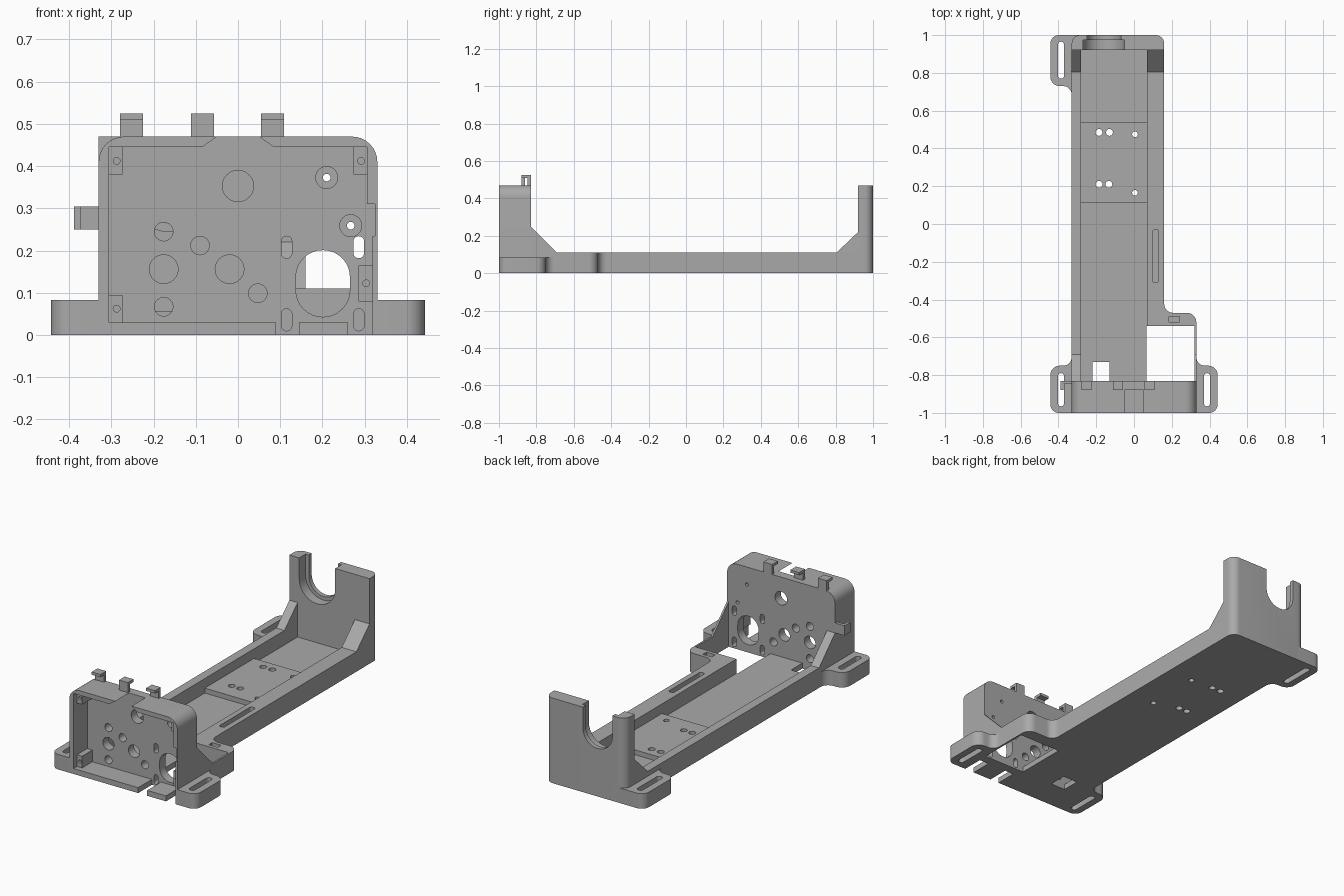
import bpy, bmesh, math
from mathutils import Vector

if "Cube" in bpy.data.objects:
    bpy.data.objects.remove(bpy.data.objects["Cube"], do_unlink=True)

grey = bpy.data.materials.new("plain_grey")
grey.use_nodes = True
colour = (0.4, 0.4, 0.4, 1)
grey.diffuse_color = colour
grey.node_tree.nodes["Principled BSDF"].inputs["Base Color"].default_value = colour


def outline(corners, steps=8):
    """Closed outline; a corner (u, v, r) is filleted with radius r."""
    pts = []
    for i, c in enumerate(corners):
        p = Vector(c[:2])
        if len(c) < 3:
            pts.append(p)
            continue
        d1 = (Vector(corners[i - 1][:2]) - p).normalized()
        d2 = (Vector(corners[(i + 1) % len(corners)][:2]) - p).normalized()
        half = d1.angle(d2) / 2
        centre = p + (d1 + d2).normalized() * c[2] / math.sin(half)
        reach = c[2] / math.tan(half)
        v1, v2 = p + d1 * reach - centre, p + d2 * reach - centre
        a1 = math.atan2(v1.y, v1.x)
        turn = math.remainder(math.atan2(v2.y, v2.x) - a1, math.tau)
        for k in range(steps + 1):
            a = a1 + turn * k / steps
            pts.append(centre + c[2] * Vector((math.cos(a), math.sin(a))))
    return [p for i, p in enumerate(pts) if (p - pts[i - 1]).length > 1e-5]


def rect(u0, u1, v0, v1, r=0):
    pts = [(u0, v0), (u1, v0), (u1, v1), (u0, v1)]
    return outline([p + (r,) for p in pts] if r else pts)


def disc(u, v, r):
    return rect(u - r, u + r, v - r, v + r, r)


def prism(name, pts, axis, lo, hi):
    """Extrude an outline along an axis from lo to hi."""
    place = {"x": lambda p, w: (w, p[0], p[1]),
             "y": lambda p, w: (p[0], w, p[1]),
             "z": lambda p, w: (p[0], p[1], w)}[axis]
    bm = bmesh.new()
    low = [bm.verts.new(place(p, lo)) for p in pts]
    high = [bm.verts.new(place(p, hi)) for p in pts]
    bm.faces.new(low)
    bm.faces.new(high)
    for i in range(len(pts)):
        bm.faces.new((low[i - 1], low[i], high[i], high[i - 1]))
    bmesh.ops.recalc_face_normals(bm, faces=bm.faces)
    mesh = bpy.data.meshes.new(name)
    bm.to_mesh(mesh)
    bm.free()
    mesh.materials.append(grey)
    obj = bpy.data.objects.new(name, mesh)
    bpy.context.collection.objects.link(obj)
    return obj


def box(name, x0, x1, y0, y1, z0, z1):
    return prism(name, rect(x0, x1, y0, y1), "z", z0, z1)


def cut(obj, pts, axis, lo, hi):
    """Subtract an extruded outline from a part."""
    tool = prism("cutter", pts, axis, lo, hi)
    tool.hide_render = True
    mod = obj.modifiers.new("cut", "BOOLEAN")
    mod.operation, mod.solver, mod.object = "DIFFERENCE", "EXACT", tool
    deps = bpy.context.evaluated_depsgraph_get()
    mesh = bpy.data.meshes.new_from_object(obj.evaluated_get(deps))
    obj.modifiers.clear()
    obj.data = mesh
    bpy.data.objects.remove(tool, do_unlink=True)


# Long tray with a bump-out beside the opening
tray = prism("tray", outline([(-.33, -.83), (.33, -.83), (.33, -.47, .05), (.16, -.47, .045),
                              (.16, 1, .045), (-.33, 1, .045)]), "z", 0, .11)
cut(tray, rect(-.28, .07, -.9, .92), "z", .03, .2)
cut(tray, rect(.065, .32, -.9, -.54), "z", -.1, .2)
cut(tray, rect(-.22, -.13, -.9, -.73), "z", -.1, .2)
cut(tray, rect(.10, .13, -.31, -.03, .01), "z", .05, .2)
cut(tray, rect(.185, .24, -.52, -.49), "z", .05, .2)

# Raised pad with screw holes through the floor
pad = box("mounting_pad", -.28, .07, .11, .54, .03, .057)
for x, y, r in [(-.185, .485, .018), (-.13, .485, .018), (.005, .475, .015),
                (-.185, .21, .018), (-.133, .21, .018), (.005, .165, .015)]:
    for part in (tray, pad):
        cut(part, disc(x, y, r), "z", -.1, .2)

# Slotted ears: front pair and one at the back
for name, side, end, turn in [("front_right_ear", -1, -1, 1), ("front_left_ear", 1, -1, 1),
                              ("back_right_ear", -1, 1, -1)]:
    length = .25 if turn > 0 else .27
    shape = [(.325, 0), (.443, 0, .045), (.443, length, .05), (.33, length, .045),
             (.33, length + .06), (.325, length + .06)]
    if turn < 0:
        shape[0] = (.28, 0)
        shape.insert(0, (.28, .05))
        shape[-1] = (.325, .05)
        shape.insert(-1, (.33, length + .06))
        shape[-3:] = [(.33, length + .06), (.325, length + .06), (.325, .05)]
    ear = prism(name, outline([(side * c[0], end + turn * c[1], *c[2:]) for c in shape]), "z", 0, .083)
    ys = sorted((end + turn * .035, end + turn * (length - .04)))
    xs = sorted((side * .37, side * .403))
    cut(ear, rect(*xs, *ys, .016), "z", -.1, .2)

# Front housing, open to the front, with a thick perforated panel
housing = prism("front_housing", outline([(-.33, 0), (.33, 0), (.33, .47, .06), (-.33, .47, .06)]),
                "y", -1, -.83)
cut(housing, rect(-.305, .305, .03, .445), "y", -1.1, -.88)
for x1, z0, z1 in [(.318, .03, .24), (.325, .235, .31)]:
    cut(housing, rect(.29, x1, z0, z1), "y", -1.1, -.88)
for x0, x1 in [(.09, .145), (.26, .318)]:
    cut(housing, rect(x0, x1, -.1, .04), "y", -1.1, -.88)
cut(housing, [(-.085, .44), (.085, .44), (.085, .445), (.05, .47), (.05, .5),
              (-.05, .5), (-.05, .47), (-.085, .445)], "y", -1.1, -.88)

# Panel holes: round, counterbored, slotted and the large rounded opening
for x, z, r in [(0, .353, .037), (-.176, .245, .022), (-.09, .212, .022), (-.176, .156, .034),
                (-.02, .156, .034), (.047, .099, .022), (-.176, .067, .022),
                (.21, .373, .009), (.267, .259, .009)]:
    cut(housing, disc(x, z, r), "y", -.95, -.7)
for x, z in [(.21, .373), (.267, .259)]:
    cut(housing, disc(x, z, .026), "y", -.95, -.85)
for x in (.115, .286):
    for z in (.01, .182):
        cut(housing, rect(x - .0125, x + .0125, z, z + .052, .012), "y", -.95, -.7)
cut(housing, rect(.137, .265, .043, .201, .0635), "y", -.95, -.7)

# Screw posts in the housing corners
for name, x0, x1, z0, z1 in [("upper_right_post", -.305, -.274, .38, .445),
                             ("upper_left_post", .274, .305, .38, .445),
                             ("lower_right_post", -.305, -.274, .03, .095),
                             ("lower_left_post", .285, .318, .08, .165)]:
    post = box(name, x0, x1, -.97, -.88, z0, z1)
    cut(post, disc((x0 + x1) / 2 + .002, (z0 + z1) / 2, .008), "y", -1, -.9)

# Hooked cable clips on top and at the side
hook = [(-.83, .46), (-.83, .525), (-.88, .525), (-.88, .51), (-.848, .51), (-.848, .46)]
for name, x, flip in [("right_clip", -.252, 1), ("middle_clip", -.084, -1), ("left_clip", .082, 1)]:
    shape = [(-.855 + flip * (y + .855), z) for y, z in hook]
    prism(name, shape, "x", x - .027, x + .027)
prism("side_clip", [(-.325, -.83), (-.388, -.83), (-.388, -.88), (-.373, -.88),
                    (-.373, -.848), (-.325, -.848)], "z", .25, .305)

# Rear wall with a stepped U-shaped cradle
wall = prism("rear_wall", outline([(-.33, .92), (.16, .92), (.16, 1, .045), (-.33, 1, .045)]),
             "z", 0, .47)
cut(wall, rect(-.27, -.05, .245, .8, .109), "y", .8, .975)
cut(wall, rect(-.25, -.07, .265, .8, .0895), "y", .8, 1.1)

# Sloped gussets bracing both ends
for name, x0, x1, y0, y1, top in [("rear_right_gusset", -.33, -.28, .92, .805, .22),
                                  ("rear_left_gusset", .07, .16, .92, .805, .22),
                                  ("front_right_gusset", -.33, -.28, -.83, -.69, .25),
                                  ("front_left_gusset", .32, .33, -.83, -.69, .25)]:
    prism(name, [(y0, .11), (y1, .11), (y0, top)], "x", x0, x1)

# Smooth the fillets and holes, keep edges crisp
bpy.ops.object.select_all(action="DESELECT")
for obj in bpy.context.scene.objects:
    if obj.type == "MESH":
        obj.select_set(True)
        bpy.context.view_layer.objects.active = obj
bpy.ops.object.shade_smooth_by_angle(angle=math.radians(30))
